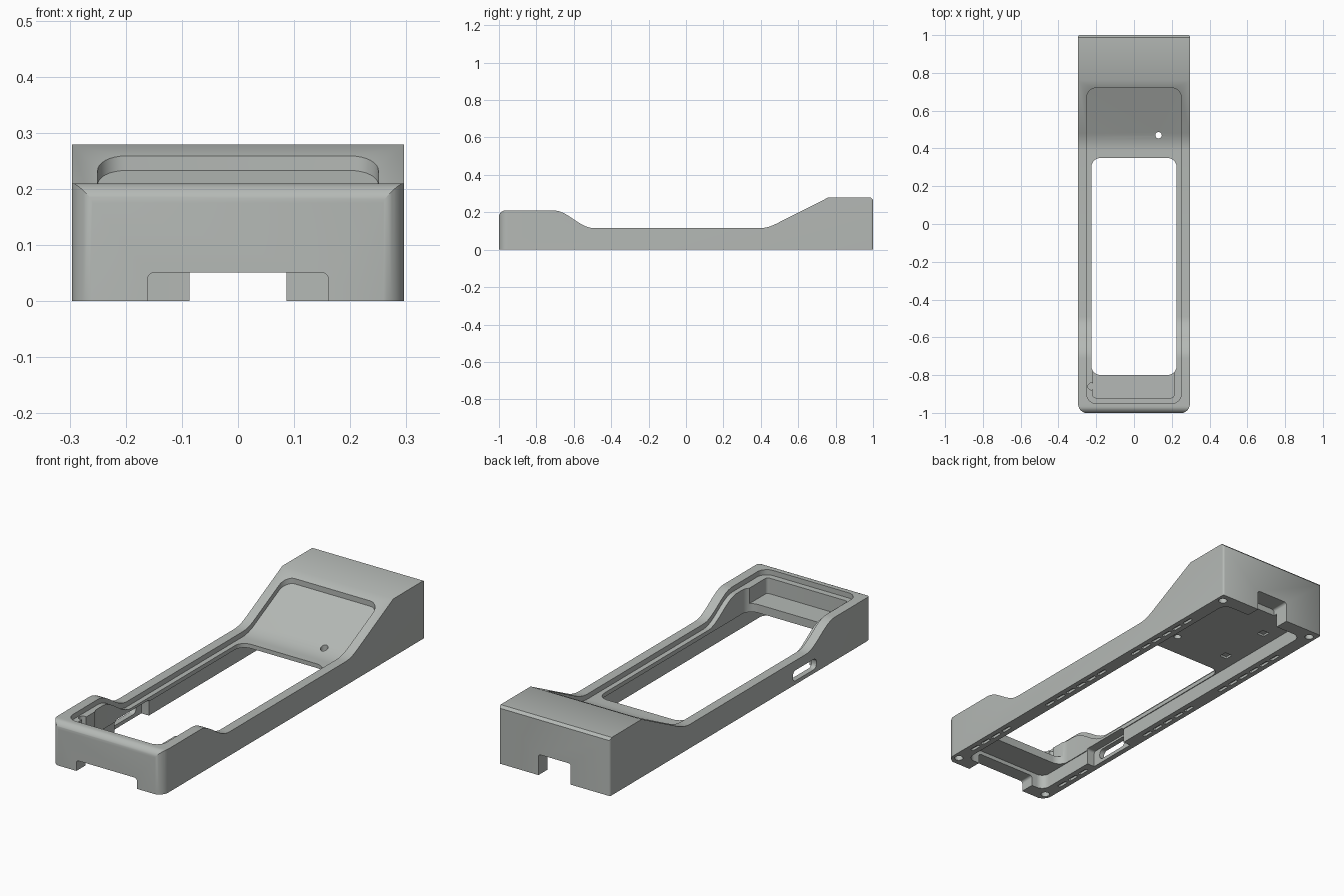
import bpy, bmesh, math

if "Cube" in bpy.data.objects:
    bpy.data.objects.remove(bpy.data.objects["Cube"])

grey = bpy.data.materials.new("warm_grey")
grey.diffuse_color = (0.46, 0.485, 0.465, 1)
grey.use_nodes = True
grey.node_tree.nodes["Principled BSDF"].inputs["Base Color"].default_value = grey.diffuse_color


def prism(name, pts, axis, lo, hi):
    """Extrude a 2D outline along an axis: x uses (y, z), y uses (x, z), z uses (x, y)."""
    place = {"x": lambda a, b, t: (t, a, b),
             "y": lambda a, b, t: (a, t, b),
             "z": lambda a, b, t: (a, b, t)}[axis]
    bm = bmesh.new()
    low = [bm.verts.new(place(a, b, lo)) for a, b in pts]
    high = [bm.verts.new(place(a, b, hi)) for a, b in pts]
    n = len(pts)
    bm.faces.new(low)
    bm.faces.new(high)
    for i in range(n):
        j = (i + 1) % n
        bm.faces.new((low[i], low[j], high[j], high[i]))
    bmesh.ops.recalc_face_normals(bm, faces=bm.faces[:])
    mesh = bpy.data.meshes.new(name)
    bm.to_mesh(mesh)
    bm.free()
    ob = bpy.data.objects.new(name, mesh)
    bpy.context.collection.objects.link(ob)
    return ob


def rounded(x0, x1, y0, y1, r, r_far=None, seg=8):
    """Rounded rectangle; r_far is the radius on the y1 side."""
    rf = r if r_far is None else r_far
    out = []
    for cx, cy, rad, start in ((x1 - rf, y1 - rf, rf, 0), (x0 + rf, y1 - rf, rf, 90),
                               (x0 + r, y0 + r, r, 180), (x1 - r, y0 + r, r, 270)):
        for k in range(seg + 1):
            a = math.radians(start + 90 * k / seg)
            out.append((cx + rad * math.cos(a), cy + rad * math.sin(a)))
    return out


def circle(x, y, r, n=20):
    return [(x + r * math.cos(2 * math.pi * k / n), y + r * math.sin(2 * math.pi * k / n))
            for k in range(n)]


def boolean(target, tool, op="DIFFERENCE"):
    mod = target.modifiers.new("cut", "BOOLEAN")
    mod.operation, mod.object, mod.solver = op, tool, "EXACT"
    bpy.context.view_layer.update()
    mesh = bpy.data.meshes.new_from_object(
        target.evaluated_get(bpy.context.evaluated_depsgraph_get()))
    target.modifiers.clear()
    target.data = mesh
    bpy.data.objects.remove(tool)


# Upper contour of the side: raised front, S-curve, low rails, ramp to the tall back
contour = []
for k in range(15):
    t = k / 14
    contour.append((-0.71 + 0.22 * t, 0.1625 + 0.0475 * math.cos(math.pi * t)))
for k in range(7):
    t = k / 6
    contour.append((0.39 + 0.09 * t, 0.115 + 0.0225 * t * t))
contour.append((0.76, 0.279))

# Body: side profile trimmed by the rounded plan outline
nose = [(-1 + 0.035 * (1 - math.cos(a)), 0.175 + 0.035 * math.sin(a))
        for a in [math.pi / 2 * k / 8 for k in range(9)]]
profile = [(-1, 0)] + nose + contour + [(0.988, 0.279), (1, 0.267), (1, 0)]
body = prism("case_body", profile, "x", -0.4, 0.4)
plan = rounded(-0.296, 0.296, -1.002, 1.002, 0.05, 0.012)
boolean(body, prism("plan_cutter", plan, "z", -0.1, 0.5), "INTERSECT")

# Shallow pocket on top that follows the contour
depth = 0.025
floor = [(-1.2, 0.21 - depth)] + [(y, z - depth) for y, z in contour[:-1]]
floor += [(0.80, 0.298 - depth), (0.80, 0.6), (-1.2, 0.6)]
pocket = prism("pocket_cutter", floor, "x", -0.4, 0.4)
boolean(pocket, prism("pocket_plan", rounded(-0.25, 0.25, -0.95, 0.72, 0.05), "z", -0.2, 0.7),
        "INTERSECT")
boolean(body, pocket)

# Central opening, front shelf recess with its half-round relief, cable hole
boolean(body, prism("opening", rounded(-0.226, 0.226, -0.80, 0.35, 0.05), "z", -0.1, 0.5))
boolean(body, prism("shelf", rounded(-0.218, 0.212, -0.92, -0.74, 0.015), "z", 0.11, 0.5))
boolean(body, prism("relief", circle(-0.226, -0.86, 0.018), "z", 0.115, 0.5))
boolean(body, prism("ramp_hole", circle(0.13, 0.47, 0.017), "z", -0.1, 0.5))

# Underside cavity
boolean(body, prism("cavity", rounded(-0.23, 0.23, -0.93, 0.93, 0.04), "z", -0.1, 0.07))

# Cable notches in the front and back walls
boolean(body, prism("front_notch", rounded(-0.161, 0.161, -0.1, 0.051, 0.012), "y", -1.1, -0.9))
boolean(body, prism("back_notch", rounded(-0.086, 0.086, -0.1, 0.10, 0.012), "y", 0.91, 1.1))

# Side port with a wider relief on the inside of the rail
boolean(body, prism("port", rounded(-0.57, -0.39, 0.018, 0.068, 0.022), "x", -0.4, -0.2))
boolean(body, prism("port_relief", rounded(-0.61, -0.35, -0.1, 0.078, 0.012), "x", -0.27, -0.2))

# Small square sockets in the ceiling under the ramp
for y in (0.48, 0.75):
    boolean(body, prism("socket", rounded(-0.175, -0.135, y - 0.02, y + 0.02, 0.003), "z", 0.05, 0.08))

# Corner screw holes and rows of vent slots on the underside
for sx in (-1, 1):
    for sy in (-1, 1):
        boolean(body, prism("screw_hole", circle(sx * 0.262, sy * 0.955, 0.02), "z", -0.1, 0.05))
    for start, count in ((0.30, 6), (-0.32, 6), (-0.86, 4)):
        for k in range(count):
            y = start + 0.075 * k
            if sx < 0 and -0.64 < y < -0.28:
                continue
            boolean(body, prism("vent", rounded(sx * 0.264 - 0.008, sx * 0.264 + 0.008,
                                                y, y + 0.055, 0.004, seg=2), "z", -0.1, 0.012))

body.data.materials.clear()
body.data.materials.append(grey)
for p in body.data.polygons:
    p.material_index = 0
bpy.context.view_layer.objects.active = body
body.select_set(True)
bpy.ops.object.shade_smooth_by_angle(angle=math.radians(30))
